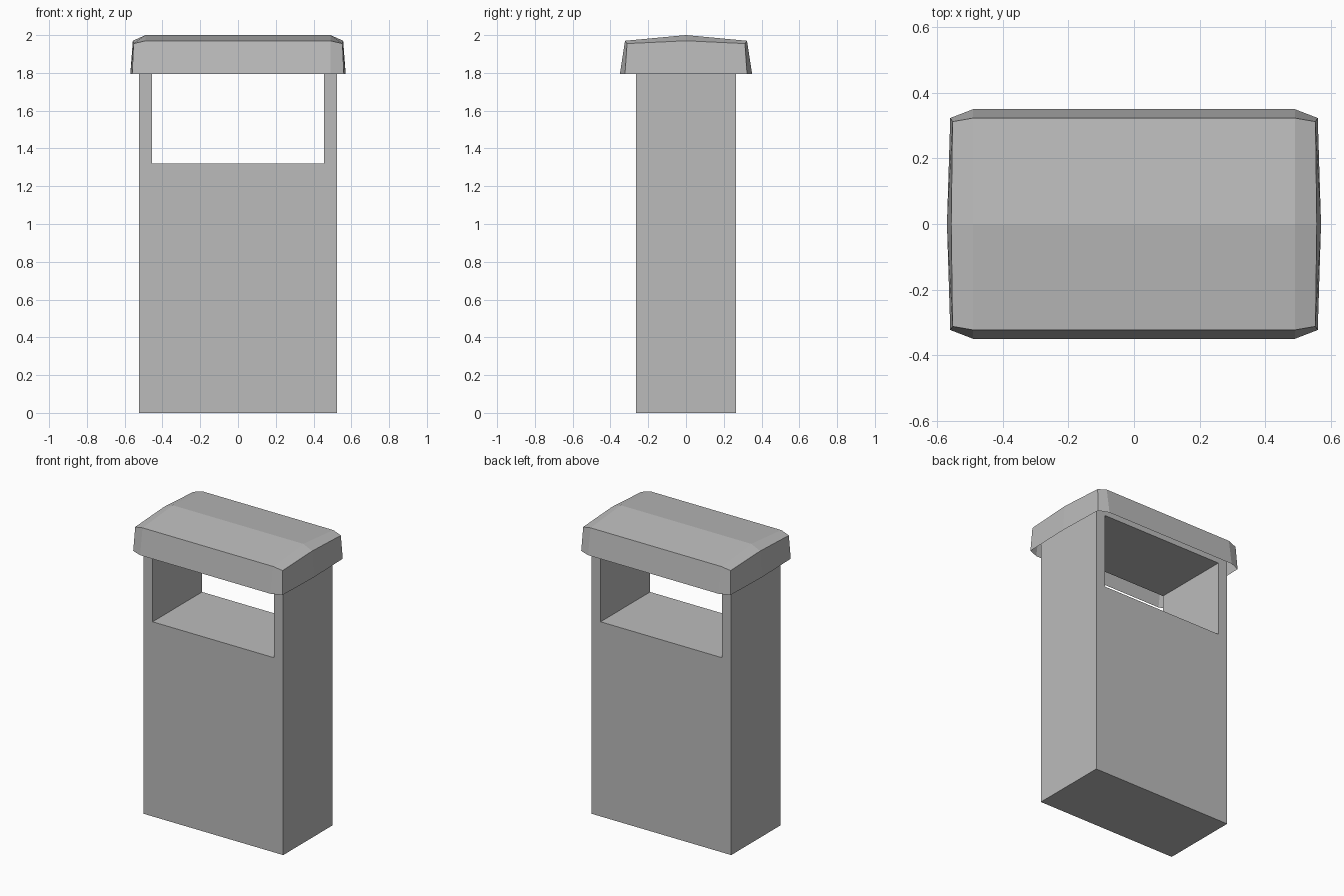
import bpy
import bmesh

default = bpy.data.objects.get("Cube")
if default:
    bpy.data.objects.remove(default, do_unlink=True)

grey = bpy.data.materials.new("plain grey")
grey.use_nodes = True
COLOUR = (0.5, 0.5, 0.5, 1)
grey.diffuse_color = COLOUR
grey.node_tree.nodes["Principled BSDF"].inputs["Base Color"].default_value = COLOUR


def finish(name, bm):
    bmesh.ops.remove_doubles(bm, verts=bm.verts, dist=0.0005)
    bmesh.ops.recalc_face_normals(bm, faces=bm.faces)
    mesh = bpy.data.meshes.new(name)
    bm.to_mesh(mesh)
    bm.free()
    mesh.materials.append(grey)
    obj = bpy.data.objects.new(name, mesh)
    bpy.context.collection.objects.link(obj)
    return obj


# Body: a slab with a rectangular opening right through it
xs = (-0.525, -0.455, 0.455, 0.525)
zs = (0, 1.32, 1.825, 1.9)
depth = 0.53
bm = bmesh.new()
for i in range(3):
    for k in range(3):
        if (i, k) != (1, 1):
            corners = [(xs[i], zs[k]), (xs[i + 1], zs[k]),
                       (xs[i + 1], zs[k + 1]), (xs[i], zs[k + 1])]
            bm.faces.new([bm.verts.new((x, -depth / 2, z)) for x, z in corners])
bmesh.ops.remove_doubles(bm, verts=bm.verts, dist=0.0005)
back = bmesh.ops.extrude_face_region(bm, geom=bm.faces[:], use_keep_orig=True)
back_verts = [g for g in back["geom"] if isinstance(g, bmesh.types.BMVert)]
bmesh.ops.translate(bm, verts=back_verts, vec=(0, depth, 0))
finish("bin_body", bm)

# Lid: one quarter of a hollow, ridged cover, mirrored both ways
ridge_mid, ridge_end = (0, 0, 2.0), (0.49, 0, 2.0)
eave = [(0, 0.323, 1.97), (0.49, 0.323, 1.97), (0.553, 0.312, 1.955), (0.557, 0, 1.97)]
rim = [(0, 0.35, 1.795), (0.49, 0.35, 1.795), (0.56, 0.323, 1.795), (0.57, 0, 1.795)]
bm = bmesh.new()
quads = [(ridge_mid, ridge_end, eave[1], eave[0]),
         (ridge_end, eave[3], eave[2], eave[1])]
quads += [(eave[i], eave[i + 1], rim[i + 1], rim[i]) for i in range(3)]
for quad in quads:
    bm.faces.new([bm.verts.new(p) for p in quad])
bmesh.ops.remove_doubles(bm, verts=bm.verts, dist=0.0005)
bmesh.ops.recalc_face_normals(bm, faces=bm.faces)
top = max(bm.faces, key=lambda f: f.calc_center_median().z)
if top.normal.z < 0:
    bmesh.ops.reverse_faces(bm, faces=bm.faces)
mesh = bpy.data.meshes.new("lid")
bm.to_mesh(mesh)
bm.free()
mesh.materials.append(grey)
lid = bpy.data.objects.new("lid", mesh)
bpy.context.collection.objects.link(lid)
mirror = lid.modifiers.new("Mirror", "MIRROR")
mirror.use_axis = (True, True, False)
mirror.use_clip = True
